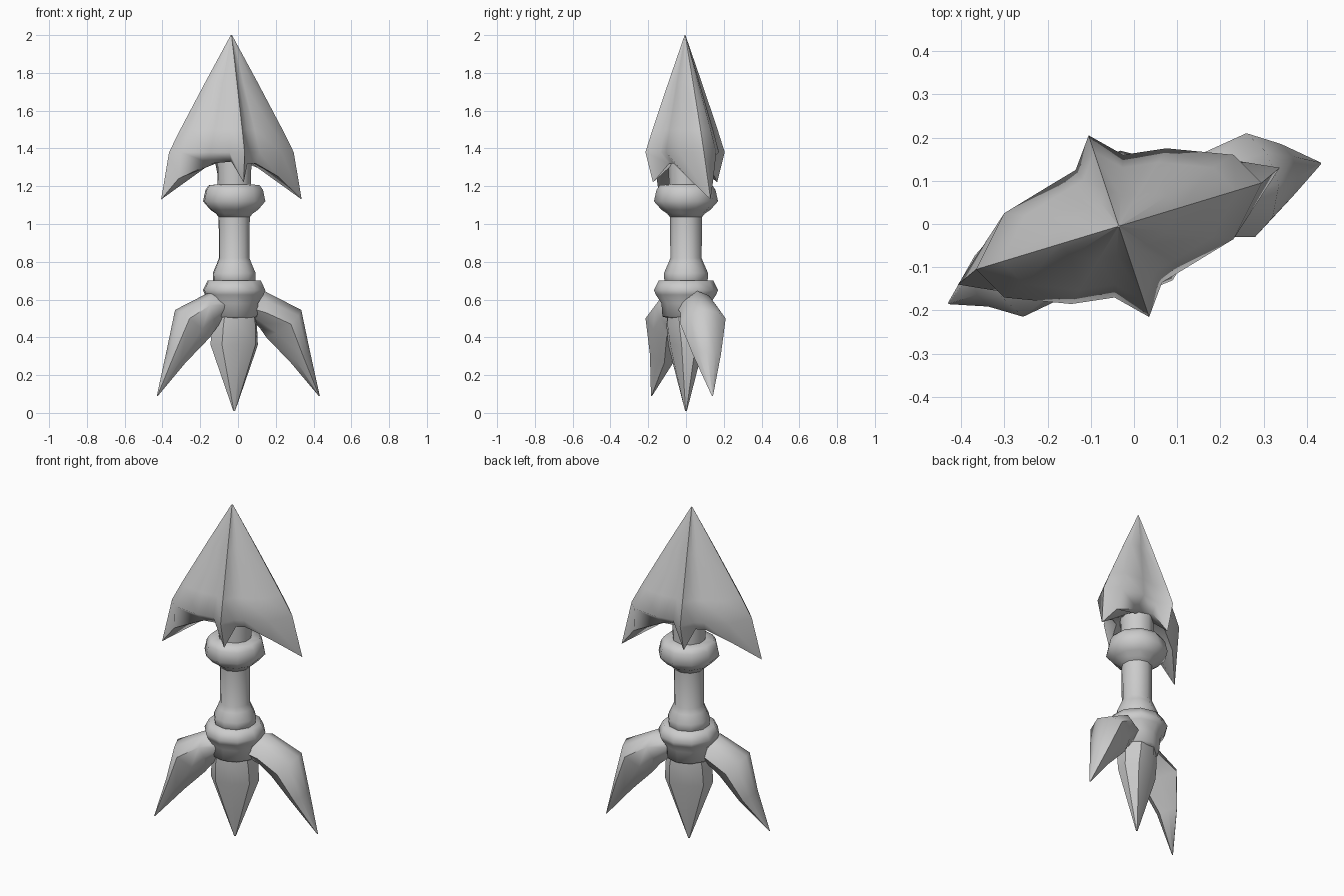
import bpy, bmesh
from math import radians, sin, cos, tau
from mathutils import Matrix, Vector

if "Cube" in bpy.data.objects:
    bpy.data.objects.remove(bpy.data.objects["Cube"])

stone = bpy.data.materials.new("plain grey")
stone.use_nodes = True
GREY = (0.6, 0.6, 0.6, 1)
stone.diffuse_color = GREY
stone.node_tree.nodes["Principled BSDF"].inputs["Base Color"].default_value = GREY

AXIS = Vector((-0.02, 0, 0))
TWIST = Matrix.Rotation(radians(22), 4, 'Z')


def loft(name, rings, angle=60):
    """Skin a stack of equal-length rings and cap both ends."""
    bm = bmesh.new()
    rows = [[bm.verts.new(p) for p in ring] for ring in rings]
    n = len(rows[0])
    for a, b in zip(rows, rows[1:]):
        for i in range(n):
            j = (i + 1) % n
            bm.faces.new((a[i], a[j], b[j], b[i]))
    bm.faces.new(rows[0])
    bm.faces.new(rows[-1])
    bmesh.ops.remove_doubles(bm, verts=bm.verts, dist=0.0005)
    bmesh.ops.recalc_face_normals(bm, faces=bm.faces)
    mesh = bpy.data.meshes.new(name)
    bm.to_mesh(mesh)
    bm.free()
    mesh.materials.append(stone)
    obj = bpy.data.objects.new(name, mesh)
    bpy.context.collection.objects.link(obj)
    bpy.ops.object.select_all(action='DESELECT')
    obj.select_set(True)
    bpy.context.view_layer.objects.active = obj
    bpy.ops.object.shade_smooth_by_angle(angle=radians(angle))


def oval(rx, ry, z, sides):
    return [AXIS + TWIST @ Vector((rx * cos(tau * i / sides), ry * sin(tau * i / sides), z))
            for i in range(sides)]


def turned(name, profile, sides=10):
    loft(name, [oval(r, r, z, sides) for r, z in profile], 70)


# Handle with its collars
turned("shaft", [(0.095, 1.36), (0.09, 1.19), (0.085, 1.04), (0.083, 0.82),
                 (0.095, 0.79), (0.117, 0.74), (0.115, 0.70), (0.10, 0.68)])
turned("upper_collar", [(0.09, 1.21), (0.14, 1.205), (0.157, 1.18), (0.17, 1.12),
                        (0.13, 1.075), (0.10, 1.055), (0.08, 1.03)])
turned("lower_collar", [(0.09, 0.70), (0.145, 0.70), (0.17, 0.65), (0.16, 0.625),
                        (0.13, 0.58), (0.125, 0.51), (0.09, 0.50)])

# Centre spike, a flattened blade
loft("centre_spike", [oval(0.115, 0.105, 0.54, 8), oval(0.13, 0.105, 0.46, 8),
                      oval(0.135, 0.09, 0.36, 8), oval(0.005, 0.005, 0.01, 8)], 40)

# Spear head: half outlines repeated by a half turn, with a narrow fin between the barbs
RIM = [(0.33, 0.10), (0.265, 0.165), (0.11, 0.18), (0.01, 0.165),
       (-0.07, 0.21), (-0.10, 0.13), (-0.15, 0.10), (-0.265, 0.03)]
HEM = [(0.372, 0.135, 1.13), (0.28, 0.15, 1.24), (0.11, 0.12, 1.32), (0.0, 0.12, 1.33),
       (-0.065, 0.17, 1.22), (-0.085, 0.085, 1.32), (-0.13, 0.06, 1.32), (-0.25, -0.01, 1.25)]
HEAD = Vector((-0.035, -0.005, 0))


def full_turn(half):
    return [HEAD + Vector(p) for p in half] + [HEAD + Vector((-x, -y, z)) for x, y, z in half]


def rim(scale, z):
    return full_turn([(x * scale, y * scale, z) for x, y in RIM])


loft("spear_head", [rim(0.01, 2.0), rim(0.42, 1.75), rim(0.82, 1.5), rim(1, 1.38),
                    full_turn(HEM), rim(0.3, 1.34)])

# Side claws: outer, back, inner and front point of each section
CLAW = [
    [(0.03, 0.02, 0.62), (0.05, 0.10, 0.57), (0.05, 0.03, 0.51), (0.05, -0.05, 0.56)],
    [(0.14, 0.06, 0.645), (0.15, 0.16, 0.57), (0.115, 0.08, 0.45), (0.15, -0.03, 0.53)],
    [(0.335, 0.09, 0.545), (0.26, 0.21, 0.5), (0.15, 0.10, 0.4), (0.28, -0.03, 0.47)],
    [(0.38, 0.11, 0.33), (0.34, 0.185, 0.31), (0.28, 0.11, 0.265), (0.345, 0.04, 0.30)],
]


def claw(name, degrees, tip):
    turn = Matrix.Rotation(radians(degrees), 4, 'Z')
    # Add a softened edge between each pair of section points
    rings = []
    for section in CLAW:
        pts = [Vector(p) for p in section]
        mid = sum(pts, Vector()) / 4
        ring = []
        for a, b in zip(pts, pts[1:] + pts[:1]):
            half = (a + b) / 2
            ring += [turn @ a, turn @ (half + (half - mid) * 0.25)]
        rings.append(ring)
    rings.append([turn @ (Vector(tip) + Vector((cos(tau * i / 8), sin(tau * i / 8), 0)) * 0.003)
                  for i in range(8)])
    loft(name, rings)


claw("left_claw", 0, (0.43, 0.14, 0.09))
claw("right_claw", 181, (0.43, 0.175, 0.09))
